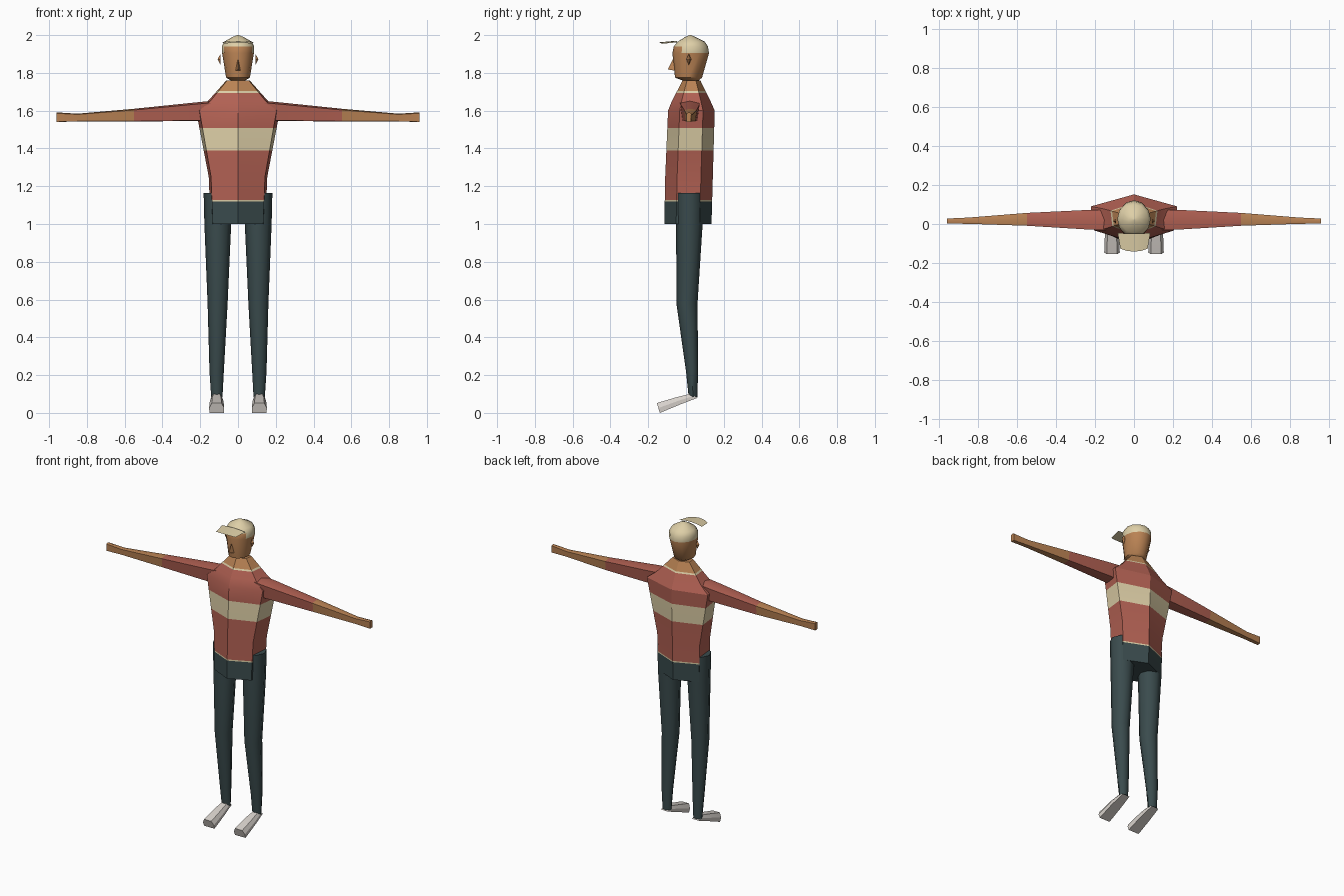
import bpy, bmesh, math
from mathutils import Vector

if "Cube" in bpy.data.objects:
    bpy.data.objects.remove(bpy.data.objects["Cube"])


def material(name, srgb):
    lin = [(c / 255 / 12.92) if c < 11 else ((c / 255 + 0.055) / 1.055) ** 2.4 for c in srgb]
    m = bpy.data.materials.new(name)
    m.use_nodes = True
    bsdf = m.node_tree.nodes["Principled BSDF"]
    m.diffuse_color = (*lin, 1)
    bsdf.inputs["Base Color"].default_value = (*lin, 1)
    bsdf.inputs["Roughness"].default_value = 0.9
    return m


red = material("brick red cloth", (178, 97, 83))
cream = material("cream cloth", (222, 207, 167))
skin = material("tan skin", (186, 131, 84))
dark = material("dark slate cloth", (58, 75, 77))
white = material("pale grey shoe", (214, 208, 202))


def finish(name, bm, mats, rule=None, angle=35):
    bmesh.ops.recalc_face_normals(bm, faces=bm.faces)
    if rule:
        for f in bm.faces:
            f.material_index = mats.index(rule(f.calc_center_median()))
    me = bpy.data.meshes.new(name)
    bm.to_mesh(me)
    bm.free()
    for m in mats:
        me.materials.append(m)
    ob = bpy.data.objects.new(name, me)
    bpy.context.collection.objects.link(ob)
    bpy.ops.object.select_all(action="DESELECT")
    bpy.context.view_layer.objects.active = ob
    ob.select_set(True)
    bpy.ops.object.shade_smooth_by_angle(angle=math.radians(angle))
    return ob


def loft(name, rings, mats, rule=None, angle=35):
    """Skin closed rings of points and cap both ends."""
    bm = bmesh.new()
    rows = [[bm.verts.new(p) for p in r] for r in rings]
    n = len(rows[0])
    for a, b in zip(rows, rows[1:]):
        for i in range(n):
            j = (i + 1) % n
            bm.faces.new((a[i], a[j], b[j], b[i]))
    bm.faces.new(rows[0])
    bm.faces.new(rows[-1])
    return finish(name, bm, mats, rule, angle)


def lerp_rows(rows, cuts):
    """Add interpolated rows at the heights where the colour changes."""
    out = list(rows)
    for z in cuts:
        for a, b in zip(rows, rows[1:]):
            if a[0] < z < b[0]:
                out.append(tuple(Vector(a).lerp(Vector(b), (z - a[0]) / (b[0] - a[0]))))
    return sorted(out)


def oval(cx, cy, rx, ry, z, n=8):
    return [(cx + rx * math.cos(math.tau * i / n), cy + ry * math.sin(math.tau * i / n), z)
            for i in range(n)]


# Torso with belt, jumper bands, collar and neck: z, half width, front y, back y
torso_rows = [(1.0, .145, -.115, .135), (1.25, .155, -.11, .142),
              (1.6, .222, -.095, .152), (1.65, .16, -.075, .13), (1.76, .062, -.018, .076)]


def torso_ring(row):
    z, w, f, b = row
    mid, half = (f + b) / 2, (b - f) / 2
    fs, bs = mid - half * .5, mid + half * .5
    return [(0, f, z), (w * .92, fs, z), (w, bs, z), (0, b, z), (-w, bs, z), (-w * .92, fs, z)]


def torso_colour(c):
    z = c.z
    if z < 1.118:
        return dark
    if z > 1.703:
        return skin
    if z < 1.126 or 1.39 < z < 1.507 or z > 1.694:
        return cream
    return red


loft("torso", [torso_ring(r) for r in lerp_rows(torso_rows, (1.118, 1.126, 1.39, 1.507, 1.694, 1.703))],
     [red, cream, skin, dark], torso_colour, 25)

# Head with cap: z, half width, front y, back y
head_rows = [(1.755, .03, -.005, .06), (1.775, .063, -.058, .085), (1.905, .084, -.072, .122),
             (1.94, .086, -.065, .116), (1.965, .073, -.045, .1), (1.99, .03, -.005, .05),
             (2.0, .004, .02, .028)]


def head_colour(c):
    return cream if c.z > 1.94 or (c.z > 1.905 and c.y > .0) else skin


loft("head", [oval(0, (f + b) / 2, w, (b - f) / 2, z, 12) for z, w, f, b in head_rows],
     [skin, cream], head_colour, 40)

# Arched cap brim, a thin sheet
bm = bmesh.new()
grid = []
for t in (0, 1):
    row = []
    for i in range(-2, 3):
        u = i / 2
        y = -.05 + .005 * u * u if t == 0 else -.142 + .015 * u * u
        row.append(bm.verts.new((u * (.084 - .014 * t), y, 1.97 - .008 * u * u - .008 * t)))
    grid.append(row)
for i in range(4):
    bm.faces.new((grid[0][i], grid[1][i], grid[1][i + 1], grid[0][i + 1]))
finish("cap_brim", bm, [cream])

# Nose wedge
bm = bmesh.new()
top, tip = bm.verts.new((0, -.066, 1.88)), bm.verts.new((0, -.096, 1.818))
l, r = bm.verts.new((.013, -.06, 1.812)), bm.verts.new((-.013, -.06, 1.812))
for f in ((top, tip, l), (top, r, tip), (tip, r, l), (top, l, r)):
    bm.faces.new(f)
finish("nose", bm, [skin], angle=20)


def limb_box(y, z, hy_top, hy_low, hz, x):
    """Six-sided cross-section at x, wider above than below."""
    return [(x, y - hy_top, z + hz * .8), (x, y, z + hz), (x, y + hy_top, z + hz * .8),
            (x, y + hy_low, z - hz), (x, y, z - hz * 1.05), (x, y - hy_low, z - hz)]


for side, s in (("left", 1), ("right", -1)):
    # Ear: diamond pyramid
    bm = bmesh.new()
    rim = [bm.verts.new((s * .092, .015 + dy, 1.872 + dz))
           for dy, dz in ((0, .03), (.013, 0), (0, -.03), (-.013, 0))]
    peak = bm.verts.new((s * .108, .015, 1.872))
    for i in range(4):
        bm.faces.new((rim[i], rim[(i + 1) % 4], peak))
    bm.faces.new(rim)
    finish(side + "_ear", bm, [skin], angle=20)

    # Arm with sleeve, forearm and hand: x, y, z, half depths, half height
    arm = [(.14, .02, 1.6, .052, .04, .052), (.24, .022, 1.595, .05, .038, .047),
           (.55, .024, 1.577, .033, .026, .033), (.85, .017, 1.564, .016, .014, .02),
           (.96, .015, 1.566, .013, .012, .025)]
    loft(side + "_arm", [limb_box(y, z, a, b, h, s * x) for x, y, z, a, b, h in arm],
         [red, skin], lambda c: red if abs(c.x) < .55 else skin, 40)

    # Trouser leg: centre x, centre y, radii, height
    leg = [(.112, .037, .03, .023, .085), (.113, .032, .038, .032, .22),
           (.108, .005, .053, .056, .58), (.107, .018, .071, .07, 1.0),
           (.107, .018, .075, .073, 1.165)]
    loft(side + "_leg", [oval(s * x, y, rx, ry, z) for x, y, rx, ry, z in leg], [dark], angle=50)

    # Shoe sloping down from ankle to toe: half width, top point, sole point (y, z)
    shoe = [(.026, (.02, .1), (.062, .08)), (.036, (-.05, .083), (-.03, .045)),
            (.04, (-.155, .052), (-.138, .0))]
    rings = []
    for w, (ty, tz), (by, bz) in shoe:
        my, mz = (ty + by) / 2, (tz + bz) / 2
        rings.append([(s * (.113 + w * k), y, z) for k, y, z in
                      ((-.65, ty, tz), (.65, ty, tz), (1, my, mz),
                       (.95, by, bz), (-.95, by, bz), (-1, my, mz))])
    loft(side + "_shoe", rings, [white], angle=30)
